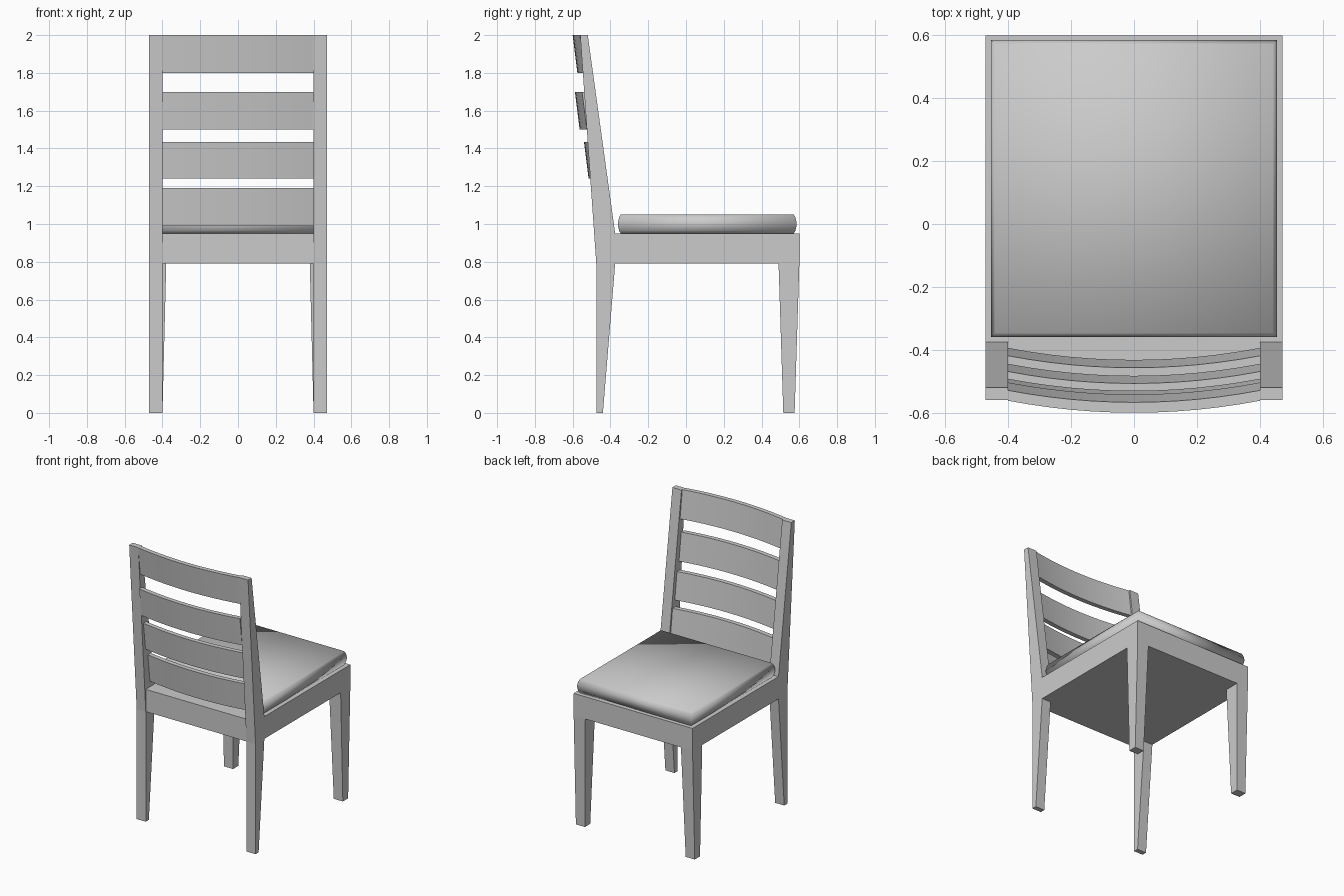
import bpy
import bmesh

cube = bpy.data.objects.get("Cube")
if cube:
    bpy.data.objects.remove(cube, do_unlink=True)

GREY = (0.6, 0.6, 0.6, 1)
mat = bpy.data.materials.new("plain grey")
mat.use_nodes = True
mat.diffuse_color = GREY
mat.node_tree.nodes["Principled BSDF"].inputs["Base Color"].default_value = GREY

HALF_W = 0.472      # outer half width
INNER = 0.4         # inner face of the back posts
SEAT_LOW, SEAT_TOP = 0.79, 0.95


def loft(name, rings, smooth=False):
    """Skin a list of equal-length point rings and cap both ends."""
    bm = bmesh.new()
    loops = [[bm.verts.new(p) for p in ring] for ring in rings]
    for a, b in zip(loops, loops[1:]):
        for i in range(len(a)):
            j = (i + 1) % len(a)
            bm.faces.new((a[i], a[j], b[j], b[i]))
    bm.faces.new(loops[0])
    bm.faces.new(loops[-1])
    bmesh.ops.recalc_face_normals(bm, faces=bm.faces)
    for f in bm.faces:
        f.smooth = smooth
    mesh = bpy.data.meshes.new(name)
    bm.to_mesh(mesh)
    bm.free()
    mesh.materials.append(mat)
    obj = bpy.data.objects.new(name, mesh)
    bpy.context.collection.objects.link(obj)
    return obj


def rect(x0, x1, y0, y1, z):
    return [(x0, y0, z), (x1, y0, z), (x1, y1, z), (x0, y1, z)]


# Legs and back posts, one set per side
post_profile = [(-0.475, 0), (-0.44, 0), (-0.375, SEAT_LOW), (-0.375, SEAT_TOP),
                (-0.52, 2), (-0.56, 2), (-0.475, SEAT_LOW)]
for side, s in (("left", 1), ("right", -1)):
    loft(f"{side}_back_post",
         [[(s * x, y, z) for y, z in post_profile] for x in (INNER, HALF_W)])
    loft(f"{side}_front_leg",
         [rect(s * 0.4, s * HALF_W, 0.515, 0.575, 0),
          rect(s * 0.38, s * HALF_W, 0.49, 0.6, SEAT_LOW)])

# Seat frame, notched around the back posts
half = [(INNER, -0.475), (INNER, -0.375), (HALF_W, -0.375), (HALF_W, 0.6)]
outline = half + [(-x, y) for x, y in reversed(half)]
loft("seat_frame", [[(x, y, z) for x, y in outline] for z in (SEAT_LOW, SEAT_TOP)])

# Cushion with bulging sides
cushion_profile = [(0.95, 0.014), (0.965, 0.006), (0.985, 0.001), (1.0, 0),
                   (1.015, 0.001), (1.035, 0.006), (1.05, 0.014)]
loft("seat_cushion",
     [rect(-0.455 + d, 0.455 - d, -0.36 + d, 0.585 - d, z) for z, d in cushion_profile],
     smooth=True)

# Bowed, leaning back slats: bottom z, top z, rear y of the top edge at the middle
BOW, THICK, LEAN, STEPS = 0.038, 0.033, 0.125, 12
slats = [(0.99, 1.19, -0.49), (1.24, 1.435, -0.54), (1.5, 1.7, -0.588), (1.8, 2.0, -0.6)]
for n, (low, top, rear) in enumerate(slats, 1):
    rings = []
    for i in range(STEPS + 1):
        t = 2 * i / STEPS - 1
        y = rear + BOW * t * t
        yl = y + LEAN * (top - low)
        rings.append([(INNER * t, yl, low), (INNER * t, yl + THICK, low),
                      (INNER * t, y + THICK, top), (INNER * t, y, top)])
    slat = loft(f"back_slat_{n}", rings)
    bpy.ops.object.select_all(action="DESELECT")
    slat.select_set(True)
    bpy.context.view_layer.objects.active = slat
    bpy.ops.object.shade_smooth_by_angle()
